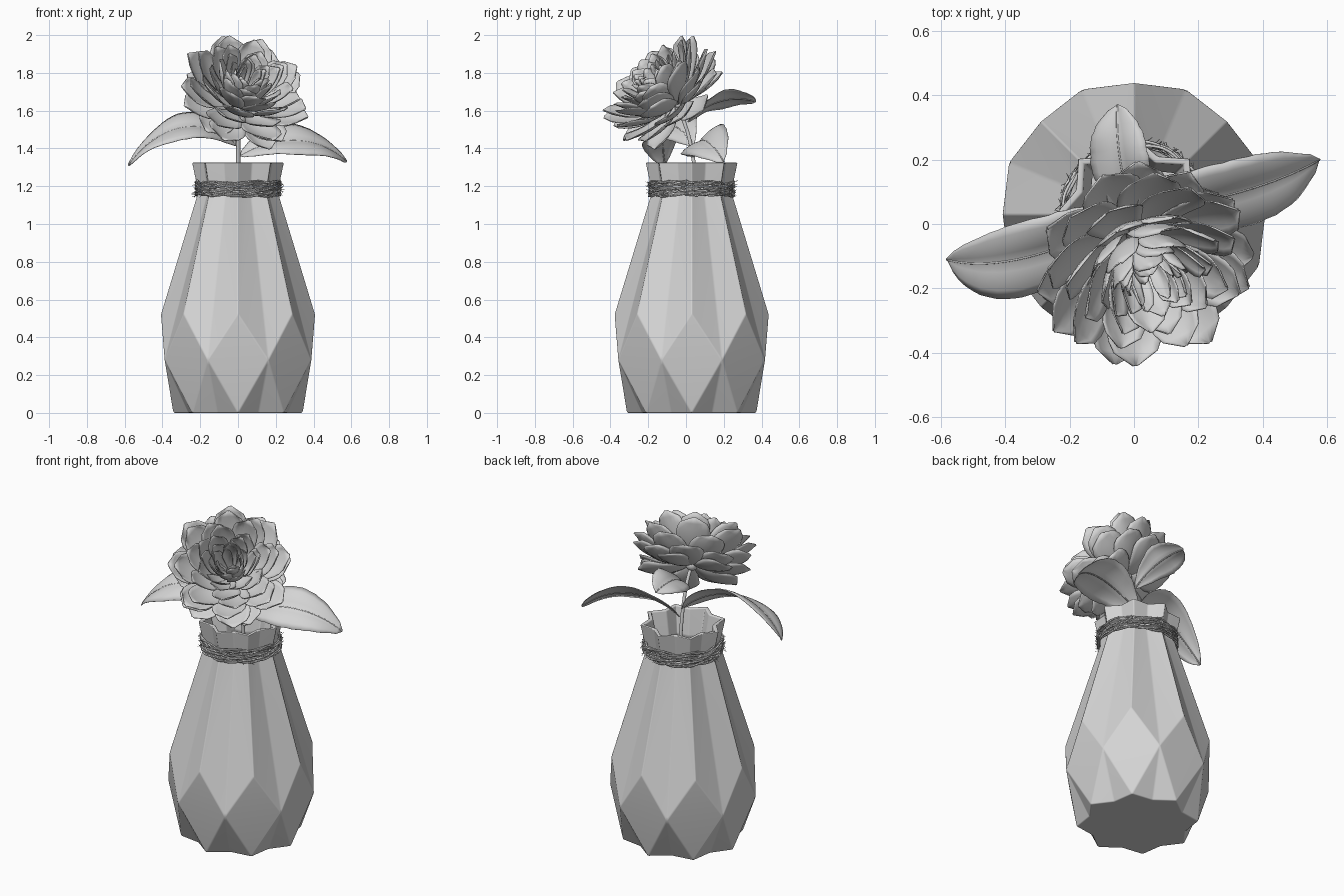
import bpy, bmesh, math, random
from mathutils import Vector
from mathutils.geometry import interpolate_bezier

random.seed(4)
if "Cube" in bpy.data.objects:
    bpy.data.objects.remove(bpy.data.objects["Cube"], do_unlink=True)

GREY = (0.66, 0.66, 0.66, 1)
mat = bpy.data.materials.new("matte_grey")
mat.use_nodes = True
mat.diffuse_color = GREY
mat.node_tree.nodes["Principled BSDF"].inputs["Base Color"].default_value = GREY

CENTRE = Vector((0, 0.03, 0))


def add_object(name, data):
    obj = bpy.data.objects.new(name, data)
    data.materials.append(mat)
    bpy.context.collection.objects.link(obj)
    return obj


def smooth(obj, degrees):
    bpy.ops.object.select_all(action='DESELECT')
    obj.select_set(True)
    bpy.context.view_layer.objects.active = obj
    bpy.ops.object.shade_smooth_by_angle(angle=math.radians(degrees))


def finish_mesh(name, bm, degrees):
    mesh = bpy.data.meshes.new(name)
    bm.to_mesh(mesh)
    bm.free()
    obj = add_object(name, mesh)
    smooth(obj, degrees)
    return obj


def sheets(name, grids, thickness):
    """Thin surfaces, each from a grid of points."""
    bm = bmesh.new()
    for grid in grids:
        rows = [[bm.verts.new(p) for p in row] for row in grid]
        for a, b in zip(rows, rows[1:]):
            for i in range(len(a) - 1):
                bm.faces.new((a[i], a[i + 1], b[i + 1], b[i]))
    obj = finish_mesh(name, bm, 60)
    solid = obj.modifiers.new("thickness", 'SOLIDIFY')
    solid.thickness = thickness
    solid.offset = 0
    return obj


def tubes(name, paths, radius, closed=False):
    """Round strands along point lists."""
    curve = bpy.data.curves.new(name, 'CURVE')
    curve.dimensions = '3D'
    curve.bevel_depth = radius
    curve.bevel_resolution = 1
    curve.use_fill_caps = True
    for path in paths:
        spline = curve.splines.new('POLY')
        spline.points.add(len(path) - 1)
        for point, p in zip(spline.points, path):
            point.co = (*p, 1)
        spline.use_cyclic_u = closed
        spline.use_smooth = True
    return add_object(name, curve)


def polar(angle, r, z):
    return CENTRE + Vector((r * math.cos(angle), r * math.sin(angle), z))


# Faceted vase: eight ridges with valleys between them
def build_vase():
    bm = bmesh.new()
    n = 8
    step = math.tau / n

    def ring(r, z, half):
        return [bm.verts.new(polar((k + half) * step - math.pi / 2, r, z)) for k in range(n)]

    def star(ridge, valley, z):
        a, b = ring(ridge, z, 0), ring(valley, z, 0.5)
        return [v for pair in zip(a, b) for v in pair]

    base = star(0.342, 0.283, 0)
    low = ring(0.42, 0.28, 0.5)
    high = ring(0.408, 0.525, 0)
    upper = [star(0.212, 0.172, 1.17), star(0.245, 0.195, 1.325),
             star(0.218, 0.172, 1.325), star(0.18, 0.145, 1.17),
             star(0.35, 0.33, 0.5), star(0.28, 0.25, 0.05)]
    neck = upper[0]
    bm.faces.new(base)
    bm.faces.new(upper[-1])
    for k in range(n):
        j = (k + 1) % n
        e, o, e2 = 2 * k, 2 * k + 1, 2 * j
        for tri in ((base[e], base[o], low[k]), (base[o], base[e2], low[k]),
                    (base[e], low[k], low[k - 1]), (high[k], low[k - 1], low[k]),
                    (high[k], low[k], neck[o]), (high[k], neck[o], neck[e]),
                    (low[k], high[j], neck[o]), (high[j], neck[e2], neck[o])):
            bm.faces.new(tri)
    for a, b in zip(upper, upper[1:]):
        for i in range(2 * n):
            j = (i + 1) % (2 * n)
            bm.faces.new((a[i], a[j], b[j], b[i]))
    bmesh.ops.recalc_face_normals(bm, faces=bm.faces)
    edges = [e for e in bm.edges if e.calc_face_angle(0) > math.radians(8)]
    bmesh.ops.bevel(bm, geom=edges, offset=0.006, segments=2, profile=0.5,
                    affect='EDGES', clamp_overlap=True)
    vase = finish_mesh("vase", bm, 50)
    vase.modifiers.new("flat_panels", 'WEIGHTED_NORMAL').keep_sharp = True


build_vase()

# Twine: loosely twisted coils with stray fibres
coils, fibres = [], []
for c in range(6):
    for side in (0, math.pi):
        phase = random.uniform(0, math.tau)
        path = []
        for i in range(128):
            a = math.tau * i / 128
            twist = 7 * a + side + phase
            r = 0.22 + 0.006 * math.cos(twist) + 0.003 * math.sin(3 * a + phase)
            z = 1.153 + 0.0135 * c + 0.005 * math.sin(twist) + 0.004 * math.sin(2 * a + phase)
            path.append(polar(a, r, z))
        coils.append(path)
for f in range(200):
    a = random.uniform(0, math.tau)
    z = random.uniform(1.15, 1.225)
    da, dz = random.uniform(-0.16, 0.16), random.uniform(-0.02, 0.02)
    out = random.uniform(0.0, 0.02)
    fibres.append([polar(a + da * t, 0.226 + out * t * t, z + dz * t) for t in (0, 0.35, 0.7, 1)])
tubes("twine_coils", coils, 0.005, closed=True)
tubes("twine_fibres", fibres, 0.0012)

# Flower head frame
BASE = Vector((0.005, -0.065, 1.64))
AXIS = Vector((0.29, -0.61, 0.70)).normalized()
SIDE = Vector((0.9, 0.43, 0)).normalized()
UP = AXIS.cross(SIDE).normalized()


def petal(turn, opening, length, width):
    """Cupped petal, opening is its angle away from the flower axis."""
    d = SIDE * math.cos(turn) + UP * math.sin(turn)
    t = AXIS.cross(d)
    p = BASE + d * 0.012
    steps = 10
    cup = min(0.55, 0.06 + width / (2 * length * math.sin(math.radians(opening))))
    phase = random.uniform(0, math.tau)
    grid = []
    for i in range(steps + 1):
        u = i / steps
        theta = math.radians(opening + 28 - 56 * u)
        along = AXIS * math.cos(theta) + d * math.sin(theta)
        inward = AXIS * math.sin(theta) - d * math.cos(theta)
        w = width * (u ** 0.65) * max(1 - u ** 5, 0) ** 0.6 + 0.008
        row = []
        for s in range(-4, 5):
            v = s / 4
            ripple = 0.006 * u * v * math.sin(7 * u + 3 * v + phase)
            lip = -0.012 * u ** 6
            row.append(p + t * (v * w) + inward * (cup * w * v * v + ripple + lip))
        grid.append(row)
        p = p + along * (length / steps)
    return grid


# Petal rows: count, opening, length, half width
ROWS = [(5, 96, 0.29, 0.125), (7, 84, 0.325, 0.13), (7, 72, 0.355, 0.13),
        (8, 60, 0.37, 0.125), (8, 49, 0.365, 0.115), (7, 40, 0.335, 0.1),
        (7, 32, 0.305, 0.088), (6, 25, 0.28, 0.075), (6, 18, 0.26, 0.06),
        (5, 12, 0.245, 0.044), (4, 7, 0.235, 0.028)]
for r, (count, opening, length, width) in enumerate(ROWS):
    grids = []
    for k in range(count):
        turn = math.tau * k / count + 2.4 * r + random.uniform(-0.1, 0.1)
        grids.append(petal(turn, opening + random.uniform(-3, 3),
                           length * random.uniform(0.95, 1.05), width))
    sheets("petal_row_%d" % (r + 1), grids, 0.004)

# Flower base and stem
bm = bmesh.new()
bmesh.ops.create_uvsphere(bm, u_segments=16, v_segments=8, radius=0.035)
finish_mesh("flower_base", bm, 60).location = BASE
stem = interpolate_bezier(Vector((0, 0.05, 0.6)), Vector((0, 0.08, 1.1)),
                          Vector((0, 0.06, 1.48)), BASE, 24)
tubes("stem", [stem], 0.011)


def leaf(name, start, h1, h2, tip, side, half_width):
    """Arched leaf with a creased midrib and a fine ragged edge."""
    path = interpolate_bezier(Vector(start), Vector(h1), Vector(h2), Vector(tip), 25)
    side = Vector(side).normalized()
    grid = []
    for i, p in enumerate(path):
        u = i / 24
        tangent = (path[min(i + 1, 24)] - path[max(i - 1, 0)]).normalized()
        normal = tangent.cross(side)
        normal *= 1 if normal.z > 0 else -1
        w = half_width * max(math.sin(math.pi * u ** 1.15), 0) ** 0.7 + 0.003
        w += random.uniform(-0.003, 0.003) * (0 < i < 24)
        row = []
        for s in range(-4, 5):
            v = s / 4
            rise = w * (0.4 * abs(v) - 0.35 * v * v)
            row.append(p + side * (v * w) + normal * (rise + 0.004 * v * math.sin(14 * u)))
        grid.append(row)
    sheets(name, [grid], 0.003)
    tubes(name + "_midrib", [path], 0.004)


# Leaves
leaf("right_leaf", (0, 0.04, 1.41), (-0.15, -0.05, 1.57), (-0.4, -0.16, 1.56),
     (-0.58, -0.11, 1.31), (0.1, 0.85, 0.5), 0.14)
leaf("left_leaf", (0.01, 0.05, 1.36), (0.15, 0.05, 1.45), (0.4, 0.1, 1.5),
     (0.575, 0.2, 1.33), (-0.25, 0.78, 0.6), 0.13)
leaf("back_leaf", (0, 0.01, 1.54), (-0.03, 0.12, 1.66), (-0.06, 0.25, 1.68),
     (-0.05, 0.37, 1.65), (0.85, 0.1, 0.45), 0.1)
